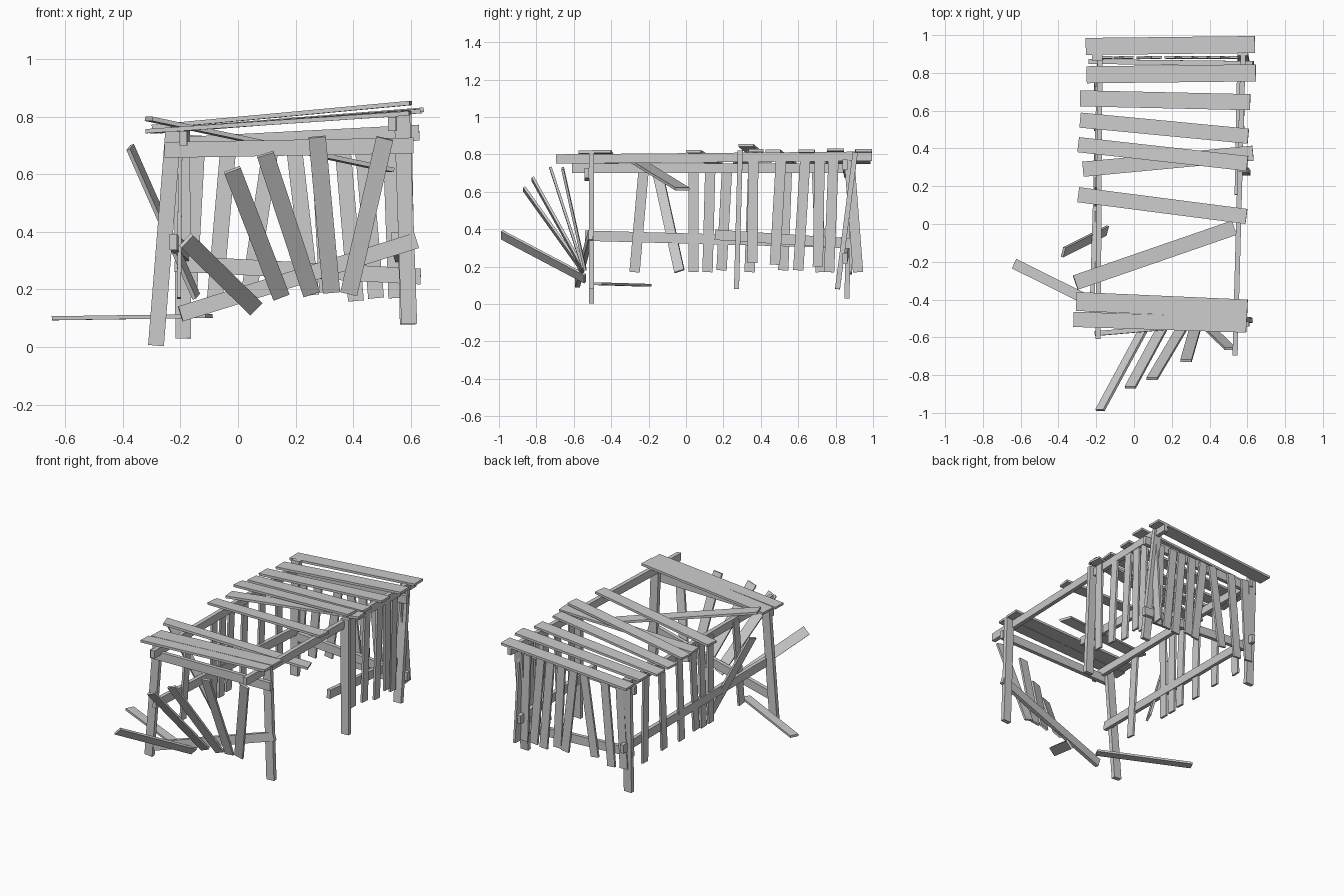
import bpy
from mathutils import Vector, Matrix


def plank(name, a, b, width, thick, face):
    """Box running from a to b; 'face' is roughly the broad side's normal."""
    a, b = Vector(a), Vector(b)
    along = (b - a).normalized()
    across = Vector(face).cross(along).normalized()
    normal = along.cross(across)
    bpy.ops.mesh.primitive_cube_add(size=1)
    ob = bpy.context.object
    ob.name = name
    size = Matrix.Diagonal(((b - a).length, width, thick))
    rot = Matrix((along, across, normal)).transposed()
    ob.data.transform((rot @ size).to_4x4())
    ob.location = (a + b) / 2
    return ob


X, Y, Z = (1, 0, 0), (0, 1, 0), (0, 0, 1)

# Posts
for name, a, b in [
    ("front_left_post", (-.285, -.505, .005), (-.225, -.505, .75)),
    ("front_right_post", (.595, -.505, .08), (.57, -.505, .81)),
    ("middle_right_post", (.59, .27, .08), (.575, .29, .82)),
    ("back_right_post", (.59, .81, .08), (.575, .905, .81)),
    ("back_left_post", (-.19, .86, .03), (-.195, .88, .77)),
]:
    plank(name, a, b, .055, .027, Y)

# Long rails along the sides
plank("left_top_rail", (-.19, -.61, .725), (-.18, .90, .725), .05, .027, X)
plank("right_top_rail", (.535, -.695, .775), (.58, .995, .79), .05, .027, X)
plank("left_low_rail", (-.225, -.54, .365), (-.18, .92, .325), .055, .025, X)
plank("right_low_rail", (.545, .155, .37), (.56, .925, .32), .055, .025, X)

# Cross rails at front and back
plank("front_top_rail", (-.255, -.53, .685), (.61, -.53, .70), .055, .025, Y)
plank("front_low_rail", (-.2, -.58, .115), (.62, -.51, .37), .055, .025, Y)
plank("back_top_rail", (-.24, .86, .70), (.63, .85, .745), .055, .025, Y)
plank("back_low_rail", (-.22, .86, .29), (.635, .85, .245), .055, .025, Y)

# Roof boards: left y, right y, left x, right x, left z, right z, width
roof = [
    (.94, .95, -.255, .64, .755, .82, .09),
    (.79, .80, -.25, .645, .755, .825, .09),
    (.665, .645, -.285, .615, .75, .818, .085),
    (.55, .465, -.285, .605, .75, .818, .08),
    (.42, .32, -.295, .60, .765, .848, .08),
    (.29, .375, -.27, .63, .75, .82, .08),
    (.155, .04, -.295, .595, .75, .815, .08),
    (-.31, -.02, -.31, .53, .793, .615, .08),
    (-.41, -.45, -.305, .60, .75, .815, .1),
    (-.505, -.535, -.32, .595, .75, .812, .08),
]
for yl, yr, xl, xr, zl, zr, w in roof:
    plank("roof_board", (xl, yl, zl), (xr, yr, zr), w, .015, Z)

# Left wall slats: top y, bottom y, bottom z
for yt, yb, zb in [(-.225, -.275, .17), (.04, .04, .17), (.13, .115, .17),
                   (.22, .19, .18), (.36, .34, .17), (.54, .52, .18),
                   (.70, .72, .17)]:
    plank("left_slat", (-.2, yt, .735), (-.205, yb, zb), .055, .014, X)
plank("loose_left_slat", (-.375, -.15, .695), (-.145, -.035, .175), .055, .014, (1, -.4, .4))

# Right wall slats
for yt, yb, zb in [(.36, .355, .22), (.51, .475, .21), (.64, .60, .18),
                   (.715, .705, .2), (.79, .765, .17), (.87, .92, .17)]:
    plank("right_slat", (.575, yt, .81), (.578, yb, zb), .055, .014, X)

# Back wall slats: top x, bottom x, bottom z
for xt, xb, zb in [(.53, .55, .17), (.43, .48, .17), (.36, .41, .16),
                   (.28, .31, .19), (.19, .255, .18), (.12, .04, .2),
                   (-.03, -.08, .17), (-.14, -.17, .18)]:
    plank("back_slat", (xt, .882, .735), (xb, .88, zb), .055, .014, Y)

# Front boards fanning outwards from the low rail
for a, b in [((-.18, -.985, .37), (.06, -.54, .135)),
             ((-.02, -.865, .615), (.15, -.55, .175)),
             ((.095, -.82, .67), (.255, -.55, .185)),
             ((.275, -.725, .73), (.325, -.55, .19)),
             ((.51, -.66, .725), (.385, -.54, .185))]:
    plank("front_board", a, b, .06, .014, Y)

# Fallen board
plank("fallen_board", (-.635, -.21, .1), (-.1, -.475, .108), .055, .014, Z)
